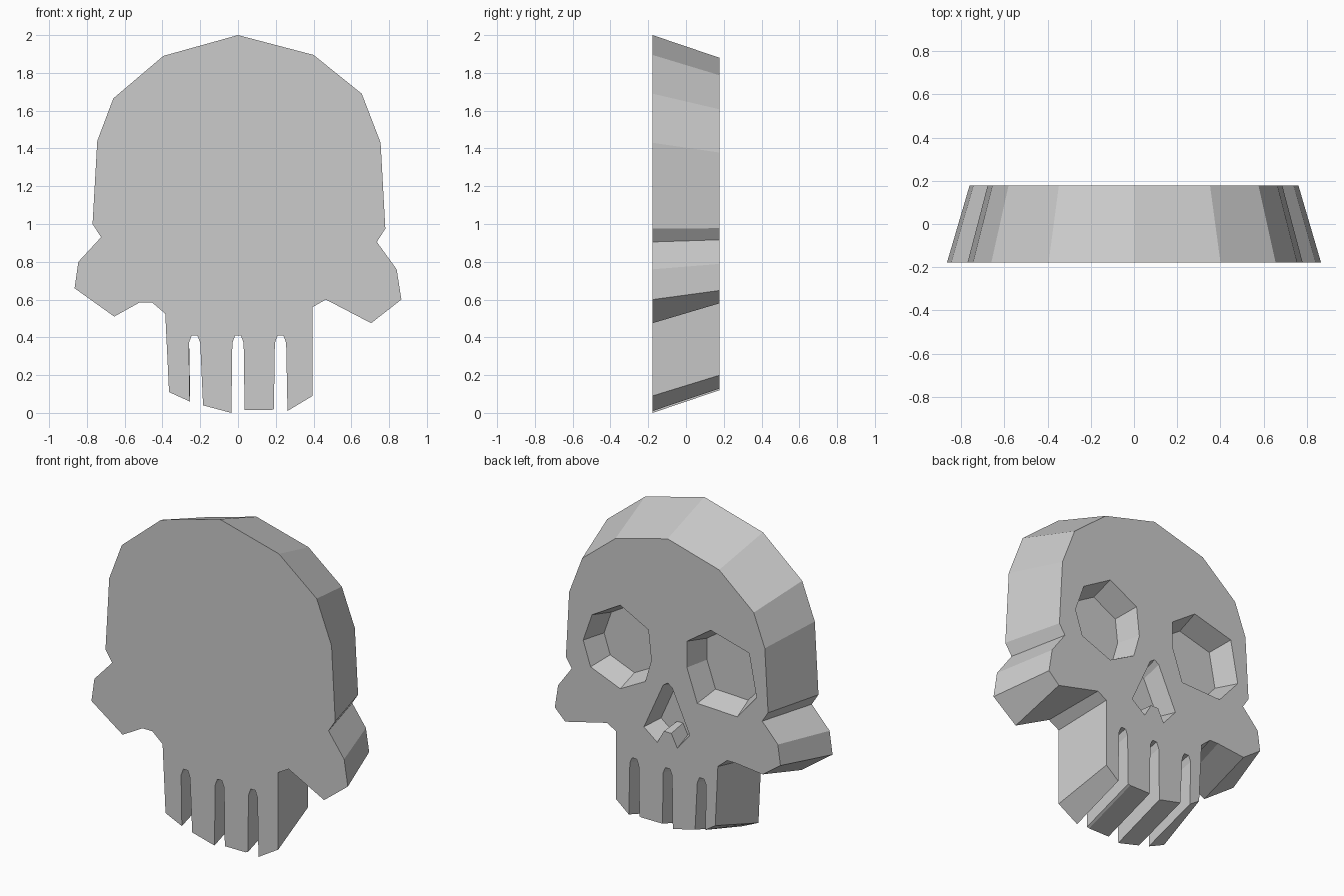
import bpy, bmesh

HALF = 0.177     # half the plate thickness
TAPER = 0.88     # size of the carved side relative to the flat side

if "Cube" in bpy.data.objects:
    bpy.data.objects.remove(bpy.data.objects["Cube"], do_unlink=True)

bone = bpy.data.materials.new("bone_grey")
bone.use_nodes = True
colour = (0.6, 0.6, 0.6, 1)
bone.diffuse_color = colour
bone.node_tree.nodes["Principled BSDF"].inputs["Base Color"].default_value = colour


def loft(name, ring_a, y_a, ring_b, y_b):
    """Closed solid between two matching outlines in x and z."""
    bm = bmesh.new()
    a = [bm.verts.new((x, y_a, z)) for x, z in ring_a]
    b = [bm.verts.new((x, y_b, z)) for x, z in ring_b]
    bm.faces.new(a)
    bm.faces.new(b[::-1])
    for i in range(len(a)):
        j = (i + 1) % len(a)
        bm.faces.new((a[j], a[i], b[i], b[j]))
    bmesh.ops.recalc_face_normals(bm, faces=bm.faces)
    mesh = bpy.data.meshes.new(name)
    bm.to_mesh(mesh)
    bm.free()
    mesh.materials.append(bone)
    obj = bpy.data.objects.new(name, mesh)
    bpy.context.scene.collection.objects.link(obj)
    return obj


def scaled(ring, factor):
    """Scale an outline about its own middle."""
    cx = sum(p[0] for p in ring) / len(ring)
    cz = sum(p[1] for p in ring) / len(ring)
    return [(cx + (x - cx) * factor, cz + (z - cz) * factor) for x, z in ring]


def tooth_gap(centre):
    """Chamfered top of a gap between two teeth, from +x to -x."""
    return [(centre + dx, z) for dx, z in
            ((.03, .37), (.015, .41), (-.015, .41), (-.03, .37))]


# Flat side outline: cranium, cheekbone, jaw and teeth, cheekbone, cranium
outline = [(0, 2), (.4, 1.895), (.655, 1.69), (.755, 1.43), (.78, .975),
           (.735, .905), (.84, .76), (.865, .6), (.705, .475), (.465, .6),
           (.395, .56), (.395, .09), (.262, .01)]
outline += tooth_gap(.225) + [(.19, .02), (.175, .015), (.035, .015)]
outline += tooth_gap(0) + [(-.035, 0), (-.185, .04)]
outline += tooth_gap(-.23) + [(-.255, .06)]
outline += [(-.365, .11), (-.385, .525), (-.455, .585), (-.52, .585),
            (-.655, .51), (-.865, .66), (-.845, .8), (-.725, .93),
            (-.77, 1), (-.745, 1.44), (-.66, 1.665), (-.395, 1.89)]


def carved_side(x, z):
    """Tapered outline; tooth gaps run straight and cheek corners lift."""
    if abs(x) > .6 and z < .52:
        return x * .98, z + .105
    straight = abs(x) < .3 and z < .45
    return (x if straight else x * TAPER), 1 + (z - 1) * TAPER


skull = loft("skull", outline, -HALF, [carved_side(*p) for p in outline], HALF)

# Eye sockets and nose opening as seen on the carved side
left_eye = [(.57, 1.11), (.51, 1.28), (.32, 1.39), (.13, 1.29),
            (.11, 1.11), (.15, .97), (.32, .88), (.52, .96)]
right_eye = [(-.13, 1.29), (-.29, 1.4), (-.55, 1.33), (-.6, 1.07),
             (-.47, .92), (-.2, .93), (-.13, 1.13)]
nose = [(.03, .98), (0, 1), (-.03, .98), (-.15, .72), (-.065, .62),
        (-.025, .7), (.025, .7), (.07, .62), (.16, .69)]

cutters = []
for name, rim, depth, floor in (("left_eye_cutter", left_eye, .14, .82),
                                ("right_eye_cutter", right_eye, .14, .82),
                                ("nose_cutter", nose, .12, .8)):
    lip = .03
    flare = 1 + (1 - floor) * lip / depth
    cutter = loft(name, scaled(rim, floor), HALF - depth,
                  scaled(rim, flare), HALF + lip)
    cutter.hide_render = True
    cutters.append(cutter)
    cut = skull.modifiers.new(name, "BOOLEAN")
    cut.operation = "DIFFERENCE"
    cut.solver = "EXACT"
    cut.object = cutter

# Bake the cuts and drop the cutters
graph = bpy.context.evaluated_depsgraph_get()
carved = bpy.data.meshes.new_from_object(skull.evaluated_get(graph))
skull.modifiers.clear()
skull.data = carved
carved.name = "skull"
for cutter in cutters:
    bpy.data.objects.remove(cutter, do_unlink=True)
